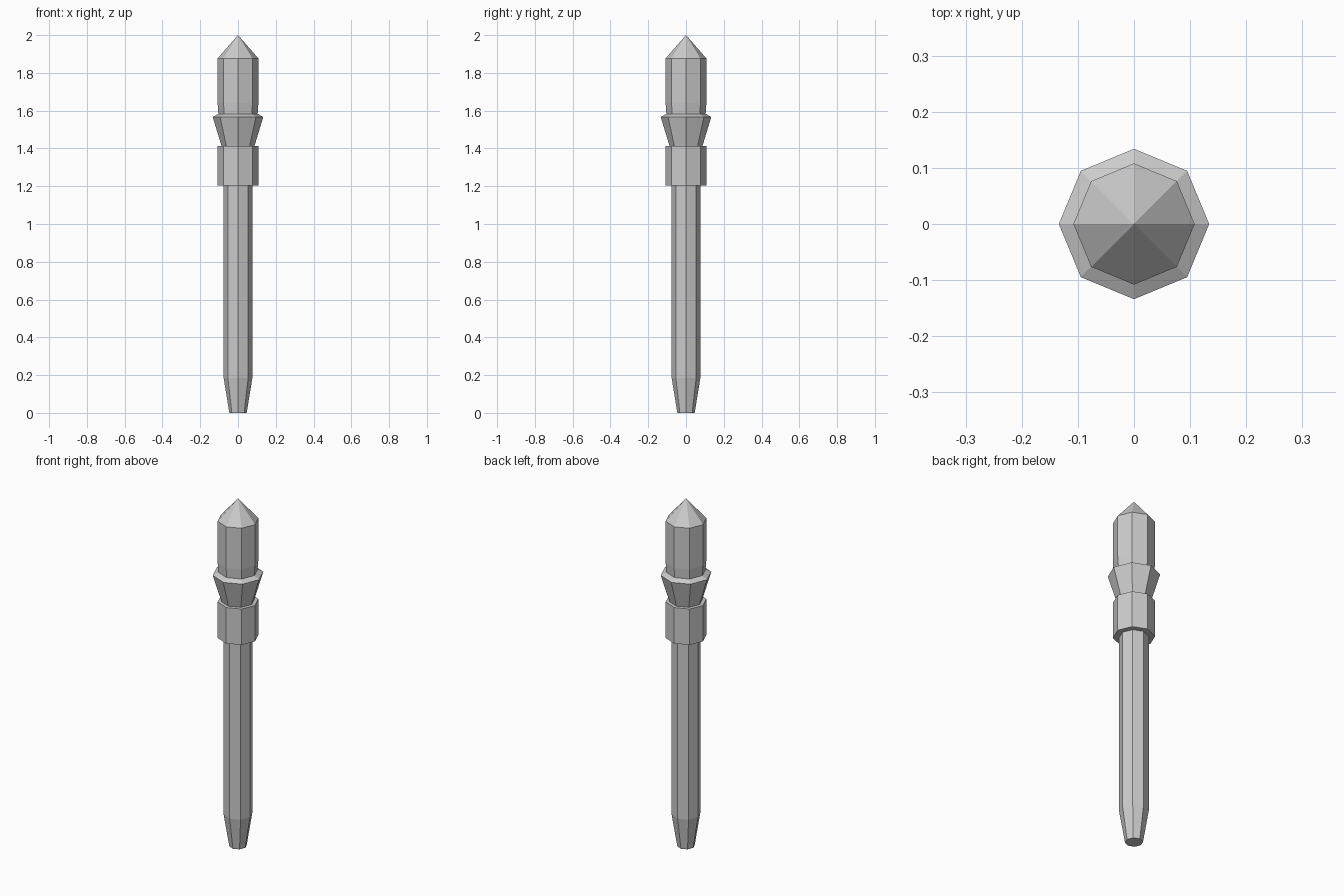
import bpy, bmesh
from math import cos, sin, tau

if "Cube" in bpy.data.objects:
    bpy.data.objects.remove(bpy.data.objects["Cube"])

SIDES = 8


def turned(name, profile):
    """Closed eight-sided solid from (radius, z) pairs, bottom to top; radius 0 is a point."""
    bm = bmesh.new()
    rings = []
    for r, z in profile:
        count = SIDES if r else 1
        rings.append([bm.verts.new((r * cos(tau * i / SIDES), r * sin(tau * i / SIDES), z))
                      for i in range(count)])
    for low, high in zip(rings, rings[1:]):
        for i in range(SIDES):
            j = (i + 1) % SIDES
            if len(high) == 1:
                bm.faces.new((low[i], low[j], high[0]))
            else:
                bm.faces.new((low[i], low[j], high[j], high[i]))
    bm.faces.new(rings[0][::-1])
    if len(rings[-1]) > 1:
        bm.faces.new(rings[-1])
    mesh = bpy.data.meshes.new(name)
    bm.to_mesh(mesh)
    bm.free()
    obj = bpy.data.objects.new(name, mesh)
    bpy.context.collection.objects.link(obj)
    return obj


# Shaft with tapered foot
turned("shaft", [(0.046, 0), (0.076, 0.185), (0.076, 1.205)])
# Thick band around the top of the shaft
turned("collar", [(0.108, 1.205), (0.108, 1.412)])
# Flared cup with a sloping rim
turned("cup", [(0.087, 1.412), (0.134, 1.567), (0.104, 1.583)])
# Pointed head
turned("head", [(0.104, 1.583), (0.108, 1.64), (0.108, 1.877), (0, 2.0)])
